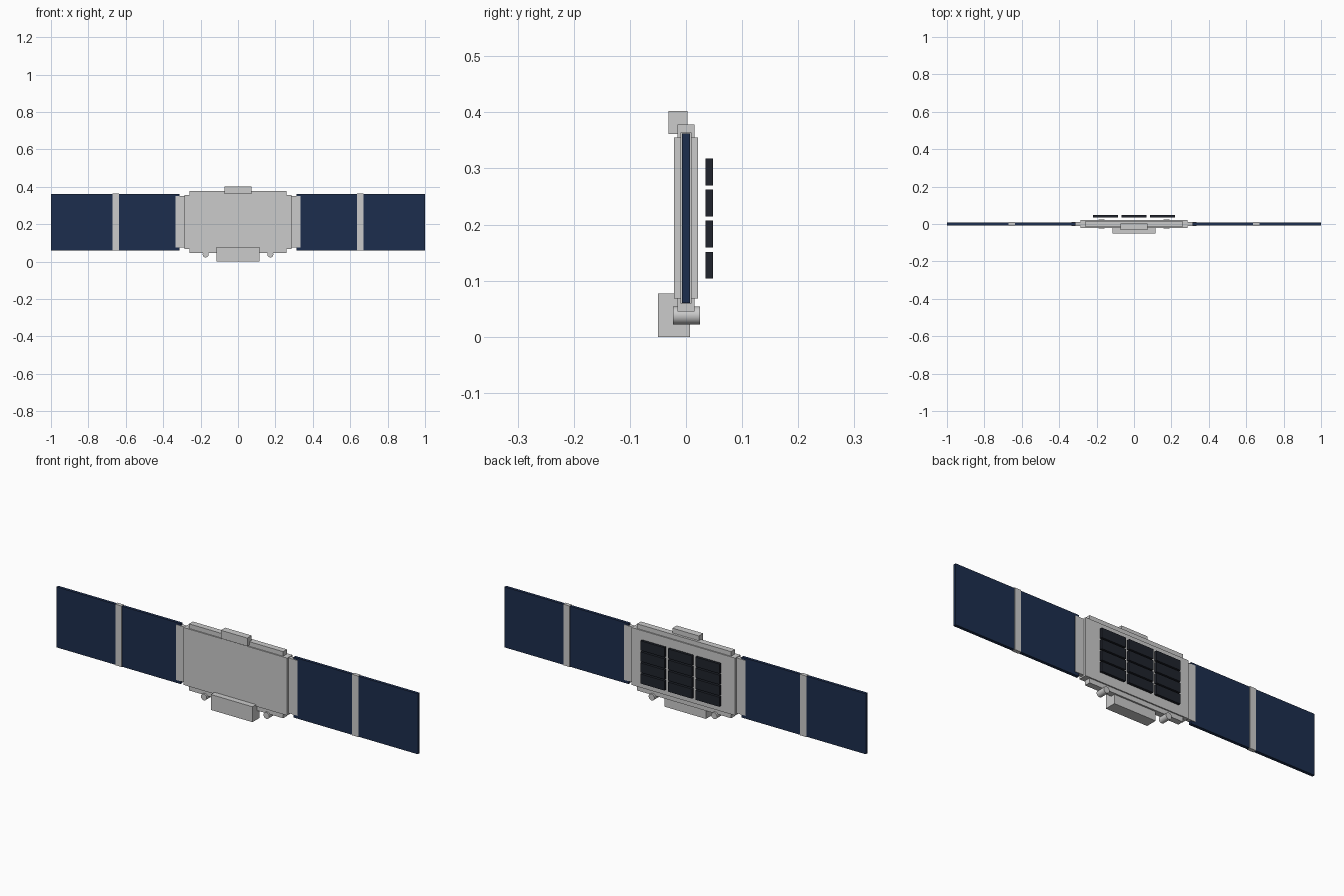
import bpy, math

if "Cube" in bpy.data.objects:
    bpy.data.objects.remove(bpy.data.objects["Cube"])


def material(name, color):
    m = bpy.data.materials.new(name)
    m.diffuse_color = color
    m.use_nodes = True
    m.node_tree.nodes["Principled BSDF"].inputs["Base Color"].default_value = m.diffuse_color
    return m


SHELL = material("pale_shell", (0.65, 0.65, 0.66, 0.8))
BAND = material("navy_band", (0.012, 0.027, 0.075, 1))
KEYS = material("dark_tile", (0.014, 0.017, 0.025, 1))


def box(name, x, y, z, mat=None, bevel=0):
    """Box from (min, max) ranges on each axis."""
    centre = [(a + b) / 2 for a, b in (x, y, z)]
    bpy.ops.mesh.primitive_cube_add(size=1, location=centre)
    ob = bpy.context.object
    ob.name = name
    ob.scale = [b - a for a, b in (x, y, z)]
    bpy.ops.object.transform_apply(location=False, rotation=False, scale=True)
    if mat:
        ob.data.materials.append(mat)
    if bevel:
        b = ob.modifiers.new("bevel", "BEVEL")
        b.width = bevel
        b.segments = 1
    return ob


# Central case: pale shell with a slimmer frame showing above and below
box("case_shell", (-0.287, 0.287), (-0.021, 0.021), (0.068, 0.355), SHELL)
box("case_frame", (-0.26, 0.26), (-0.015, 0.015), (0.045, 0.378))

# Blocks on the top and bottom edges
box("top_block", (-0.073, 0.073), (-0.031, 0.003), (0.361, 0.402))
box("bottom_block", (-0.115, 0.115), (-0.05, 0.007), (0, 0.077))

# Grid of tiles standing off the back
for col in range(3):
    for row in range(4):
        x = (col - 1) * 0.152
        z = 0.1275 + row * 0.0553
        box("back_tile", (x - 0.067, x + 0.067), (0.035, 0.048),
            (z - 0.024, z + 0.024), KEYS)

for s in (-1, 1):
    def span(a, b):
        return tuple(sorted((s * a, s * b)))

    # Side wing panel, its root hinge and mid strap
    box("wing_panel", span(0.312, 1.0), (-0.0075, 0.0075), (0.06, 0.362), BAND)
    box("wing_hinge", span(0.285, 0.335), (-0.0095, 0.0095), (0.075, 0.352))
    box("wing_strap", span(0.637, 0.672), (-0.0095, 0.0095), (0.059, 0.364))

    # Round peg below the case
    bpy.ops.mesh.primitive_cylinder_add(
        vertices=24, radius=0.016, depth=0.048,
        location=(s * 0.173, 0.001, 0.038), rotation=(math.pi / 2, 0, 0))
    peg = bpy.context.object
    peg.name = "bottom_peg"
    bpy.ops.object.shade_smooth_by_angle(angle=math.radians(40))
